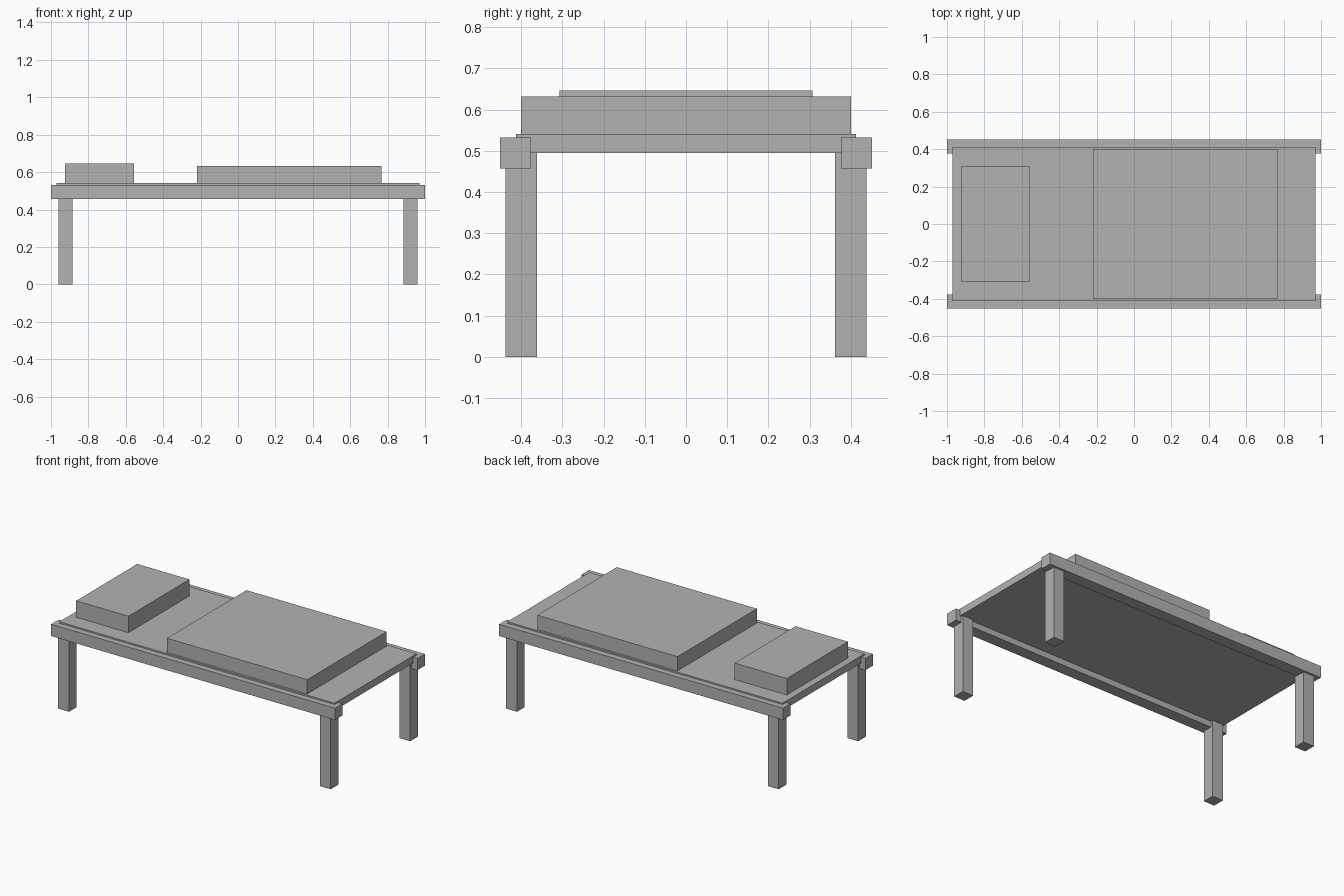
import bpy

if "Cube" in bpy.data.objects:
    bpy.data.objects.remove(bpy.data.objects["Cube"])

grey = bpy.data.materials.new("plain grey")
grey.diffuse_color = (0.45, 0.45, 0.45, 1)
grey.use_nodes = True
grey.node_tree.nodes["Principled BSDF"].inputs["Base Color"].default_value = grey.diffuse_color


def box(name, x, y, z):
    """Axis-aligned box from (min, max) ranges."""
    bpy.ops.mesh.primitive_cube_add(
        size=1, location=[(a + b) / 2 for a, b in (x, y, z)])
    ob = bpy.context.object
    ob.name = name
    ob.scale = [b - a for a, b in (x, y, z)]
    bpy.ops.object.transform_apply(location=False, rotation=False, scale=True)
    ob.data.materials.append(grey)
    return ob


# Mattress resting between the side rails
box("mattress", (-0.97, 0.97), (-0.413, 0.413), (0.495, 0.541))

# Pillow and folded blanket
box("pillow", (-0.925, -0.557), (-0.307, 0.307), (0.541, 0.646))
box("blanket", (-0.22, 0.768), (-0.4, 0.4), (0.541, 0.632))

# Long side rails and four legs
for sy, side in ((-1, "front"), (1, "back")):
    rail_y = sorted((sy * 0.376, sy * 0.452))
    box(side + "_rail", (-1, 1), rail_y, (0.457, 0.532))
    for sx, end in ((-1, "left"), (1, "right")):
        leg_x = sorted((sx * 0.884, sx * 0.96))
        leg_y = sorted((sy * 0.362, sy * 0.438))
        box(f"{side}_{end}_leg", leg_x, leg_y, (0, 0.495))
